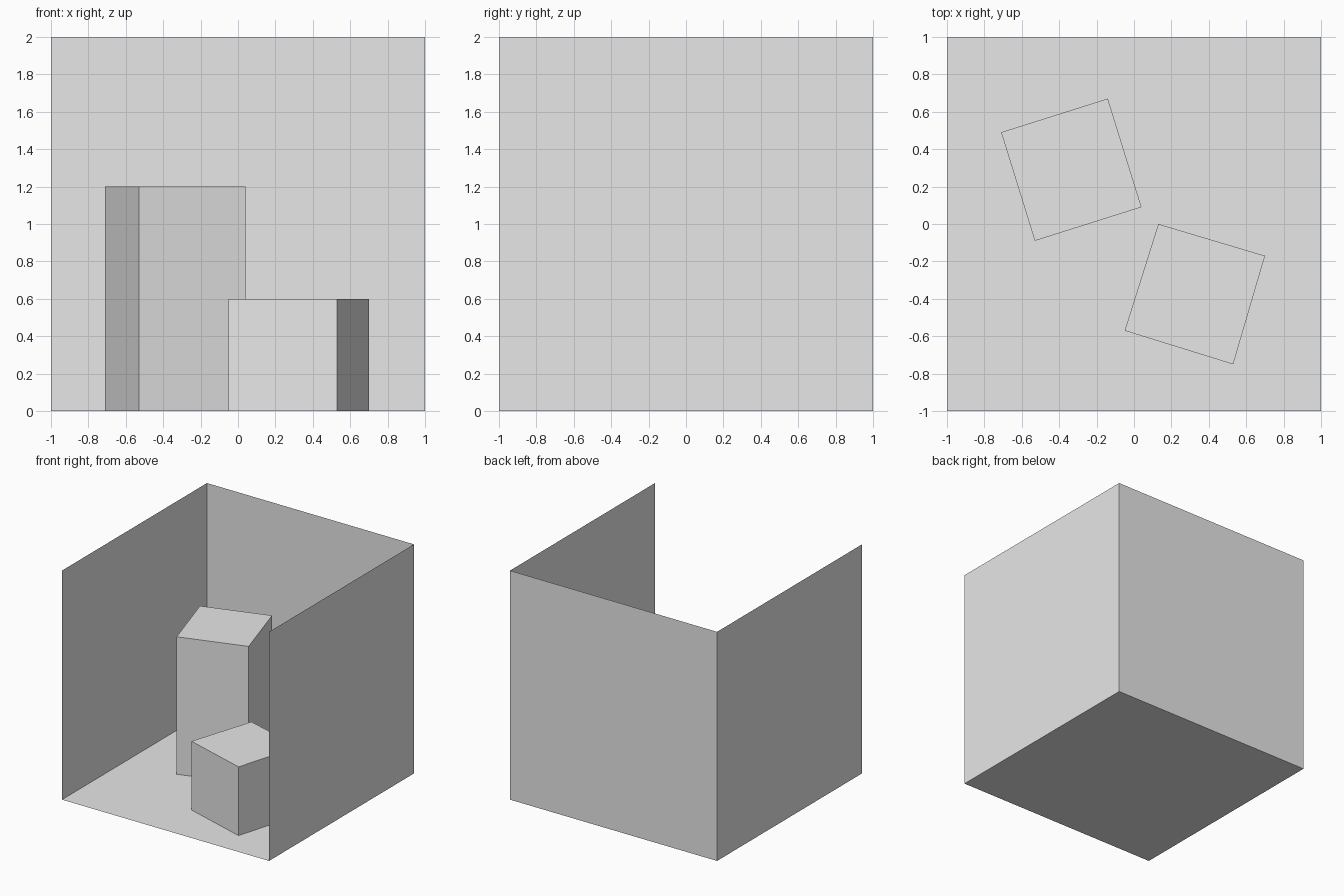
import bpy
import bmesh
from mathutils import Vector

cube = bpy.data.objects.get("Cube")
if cube:
    bpy.data.objects.remove(cube, do_unlink=True)

GREY = (0.8, 0.8, 0.8, 1.0)
grey = bpy.data.materials.new("plain grey")
grey.use_nodes = True
grey.diffuse_color = GREY
grey.node_tree.nodes["Principled BSDF"].inputs["Base Color"].default_value = GREY


def add_object(name, bm):
    mesh = bpy.data.meshes.new(name)
    bm.to_mesh(mesh)
    bm.free()
    mesh.materials.append(grey)
    obj = bpy.data.objects.new(name, mesh)
    bpy.context.collection.objects.link(obj)
    return obj


def panel(name, centre, u, v):
    """Thin square sheet spanned by half-axes u and v, facing u x v."""
    c, u, v = Vector(centre), Vector(u), Vector(v)
    bm = bmesh.new()
    bm.faces.new([bm.verts.new(p) for p in (c - u - v, c + u - v, c + u + v, c - u + v)])
    return add_object(name, bm)


def block(name, footprint, height):
    """Upright block raised from a four-cornered footprint."""
    bm = bmesh.new()
    base = bm.faces.new([bm.verts.new((x, y, 0)) for x, y in footprint])
    raised = bmesh.ops.extrude_face_region(bm, geom=[base], use_keep_orig=True)
    top = [g for g in raised["geom"] if isinstance(g, bmesh.types.BMVert)]
    bmesh.ops.translate(bm, verts=top, vec=(0, 0, height))
    bmesh.ops.recalc_face_normals(bm, faces=bm.faces)
    return add_object(name, bm)


# Room shell, open at the front and top, facing inward
X, Y, Z = (1, 0, 0), (0, 1, 0), (0, 0, 1)
panel("floor", (0, 0, 0), X, Y)
panel("back_wall", (0, 1, 1), X, Z)
panel("left_wall", (1, 0, 1), Z, Y)
panel("right_wall", (-1, 0, 1), Y, Z)

# Two turned blocks standing on the floor
block("tall_block", [(-0.53, -0.09), (0.04, 0.09), (-0.14, 0.67), (-0.71, 0.49)], 1.2)
block("short_block", [(0.53, -0.75), (0.70, -0.17), (0.13, 0.0), (-0.05, -0.57)], 0.6)
